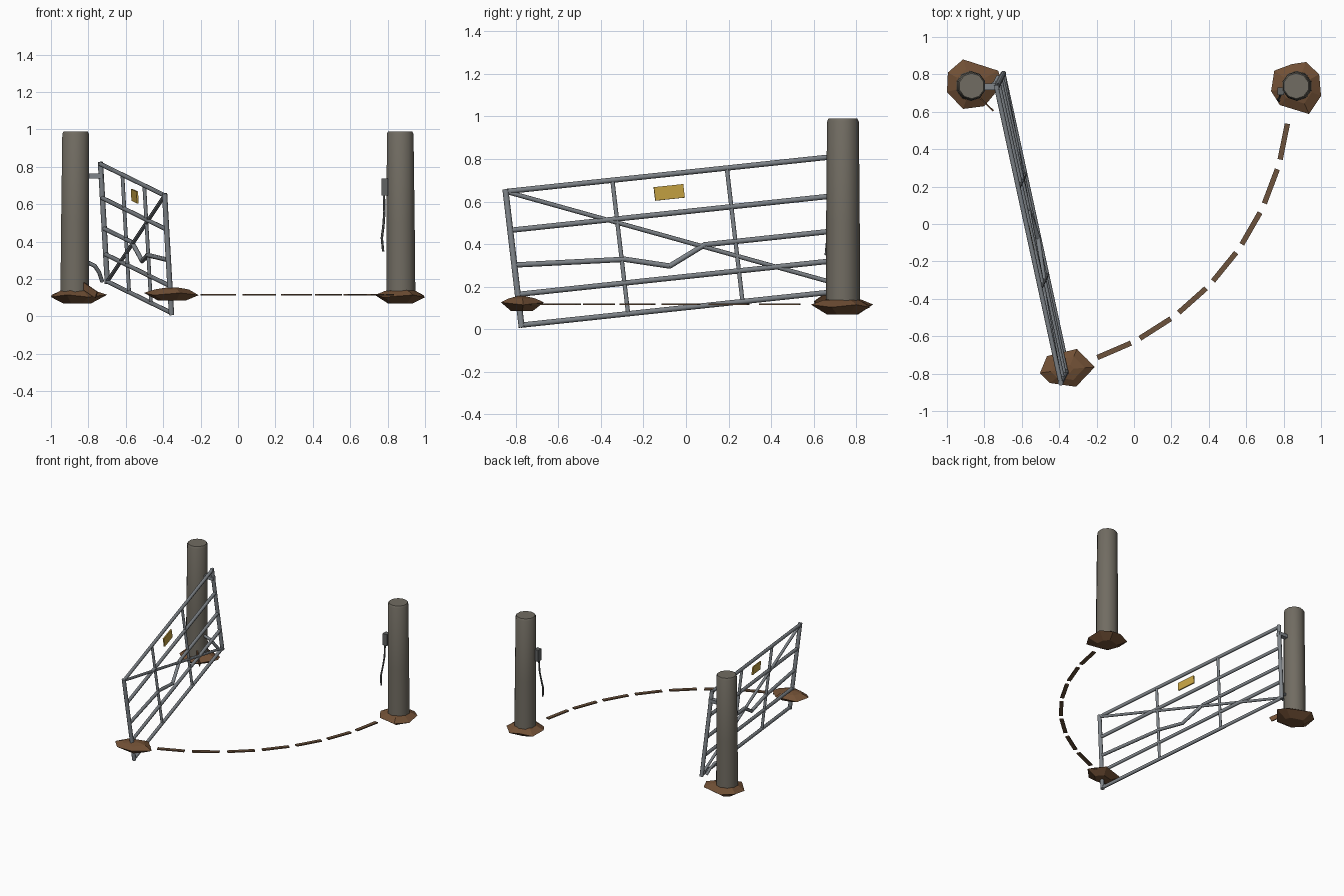
import bpy, bmesh, math
from mathutils import Vector, Matrix

if "Cube" in bpy.data.objects:
    bpy.data.objects.remove(bpy.data.objects["Cube"])


def material(name, rgb):
    m = bpy.data.materials.new(name)
    m.diffuse_color = (*rgb, 1)
    m.use_nodes = True
    m.node_tree.nodes["Principled BSDF"].inputs["Base Color"].default_value = m.diffuse_color
    return m


STONE = material("weathered_post", (0.165, 0.150, 0.122))
STEEL = material("galvanised_steel", (0.215, 0.235, 0.255))
DARK = material("dark_iron", (0.12, 0.125, 0.125))
EARTH = material("brown_earth", (0.165, 0.080, 0.036))
TRACK = material("scraped_earth", (0.150, 0.085, 0.045))
YELLOW = material("yellow_plate", (0.56, 0.36, 0.055))


def finish(name, bm, mat, smooth=None):
    bmesh.ops.recalc_face_normals(bm, faces=bm.faces)
    me = bpy.data.meshes.new(name)
    bm.to_mesh(me)
    bm.free()
    me.materials.append(mat)
    if smooth:
        me.shade_smooth()
        me.set_sharp_from_angle(angle=math.radians(smooth))
    ob = bpy.data.objects.new(name, me)
    bpy.context.collection.objects.link(ob)
    return ob


def tube(name, points, r, mat, sides=8):
    """Round bar through a list of points."""
    bm = bmesh.new()
    pts = [Vector(p) for p in points]
    for a, b in zip(pts, pts[1:]):
        d = b - a
        M = Matrix.Translation((a + b) / 2) @ d.to_track_quat('Z', 'Y').to_matrix().to_4x4()
        bmesh.ops.create_cone(bm, cap_ends=True, segments=sides, radius1=r, radius2=r,
                              depth=d.length + r * 0.6, matrix=M)
    return finish(name, bm, mat, 50)


def box(name, centre, size, mat, axes=None):
    """Box with optional local axes (three unit vectors)."""
    R = Matrix(axes).transposed().to_4x4() if axes else Matrix()
    bm = bmesh.new()
    bmesh.ops.create_cube(bm, size=1, matrix=Matrix.Translation(centre) @ R
                          @ Matrix.Diagonal((*size, 1)))
    return finish(name, bm, mat)


def loft(name, rings, mat, smooth=None):
    """Skin a stack of rings with equal point counts, capped at both ends."""
    bm = bmesh.new()
    vs = [[bm.verts.new(p) for p in ring] for ring in rings]
    n = len(vs[0])
    for a, b in zip(vs, vs[1:]):
        for i in range(n):
            j = (i + 1) % n
            bm.faces.new((a[i], a[j], b[j], b[i]))
    bm.faces.new(vs[0][::-1])
    bm.faces.new(vs[-1])
    return finish(name, bm, mat, smooth)


def post(name, bx, tx, y):
    rings = []
    for t, r in ((0.09, 0.081), (0.5, 0.079), (0.975, 0.075), (0.99, 0.068)):
        cx = bx + (tx - bx) * t
        rings.append([(cx + r * math.cos(math.tau * (i + .5) / 10),
                       y + r * math.sin(math.tau * (i + .5) / 10), t) for i in range(10)])
    loft(name, rings, STONE, 50)


def mound(name, outline, cx, cy, z0, z1):
    rings = []
    for k, f in ((0.5, 0.0), (1.0, 0.5), (0.62, 0.85), (0.2, 1.0)):
        rings.append([(cx + (x - cx) * k, cy + (y - cy) * k,
                       z0 + (z1 - z0) * f + (0.006 * (-1) ** i if k == 1 else 0))
                      for i, (x, y) in enumerate(outline)])
    loft(name, rings, EARTH)


# Posts and the clumps of earth at their feet
post("hinge_post", -0.873, -0.868, 0.738)
post("latch_post", 0.872, 0.867, 0.738)
mound("hinge_post_earth", [(-.914, .88), (-.727, .82), (-.70, .75), (-.80, .63),
                           (-.914, .615), (-1, .706), (-.995, .81)], -.87, .74, .07, .15)
mound("latch_post_earth", [(.845, .855), (.92, .866), (.99, .80), (1, .685),
                           (.936, .588), (.78, .636), (.733, .71), (.75, .82)], .87, .735, .07, .148)
mound("gate_end_earth", [(-.305, -.668), (-.21, -.765), (-.31, -.87), (-.45, -.85),
                         (-.503, -.797), (-.465, -.706)], -.35, -.775, .085, .155)

# Sagging gate: u runs from heel to free end, v from top to bottom
HEEL = Vector((-0.735, 0.73, 0.815))
U = Vector((0.343, -1.578, -0.168))
V = Vector((0.036, 0.074, -0.628))


def g(u, v):
    return HEEL + U * u + V * v


tube("heel_stile", [g(0, -.01), g(0, 1.01)], 0.015, STEEL)
tube("free_stile", [g(1, -.01), g(1, 1.01)], 0.015, STEEL)
for i, v in enumerate((0, .29, .77, 1)):
    tube(f"rail_{i + 1}", [g(0, v), g(1, v)], 0.0125, STEEL)
bent = [g(0, .55), g(.433, .55), g(.543, .68), g(.672, .595), g(1, .55)]
bent[2].x += 0.012
tube("bent_rail", bent, 0.0125, STEEL)
for i, u in enumerate((.341, .682)):
    tube(f"upright_{i + 1}", [g(u, 0), g(u, 1)], 0.0105, STEEL)
tube("diagonal_brace", [g(1, 0), g(0, 1)], 0.0105, STEEL)

# Yellow plate on the gate
un, vn = U.normalized(), V.normalized()
nn = un.cross(vn).normalized()
box("gate_plate", g(.519, .135), (0.142, 0.064, 0.009), YELLOW, (un, vn, nn))

# Hinges
box("upper_hinge", (-0.758, 0.735, 0.752), (0.075, 0.035, 0.026), STEEL)
tube("lower_hinge", [(-.80, .725, .287), (-.765, .735, .27), (-.742, .755, .235),
                     (-.727, .785, .19)], 0.011, STEEL)

# Splintered piece at the foot of the hinge post
a, b = Vector((-.835, .685, .17)), Vector((-.757, .61, .115))
d = (b - a).normalized()
s = d.cross(Vector((0, 0, 1))).normalized()
box("earth_splinter", (a + b) / 2, ((b - a).length, 0.008, 0.036), EARTH, (d, s, d.cross(s)))

# Latch and hanging chain
box("latch_box", (0.784, 0.71, 0.692), (0.036, 0.04, 0.09), DARK)
tube("hanging_chain", [(.780, .70, .66), (.783, .69, .56), (.777, .675, .48),
                       (.769, .665, .42), (.776, .658, .35)], 0.0065, DARK, 6)

# Dashed arc scraped by the swinging gate
for k in range(8):
    ends = []
    for off in (-3.6, 3.6):
        t = math.radians(-11.5 - 9.2 * k + off)
        ends.append(Vector((-0.72 + 1.555 * math.cos(t), 0.75 + 1.555 * math.sin(t), 0.117)))
    d = (ends[1] - ends[0]).normalized()
    up = Vector((0, 0, 1))
    box(f"swing_track_{k + 1}", (ends[0] + ends[1]) / 2,
        ((ends[1] - ends[0]).length, 0.028, 0.009), TRACK, (d, up.cross(d), up))
